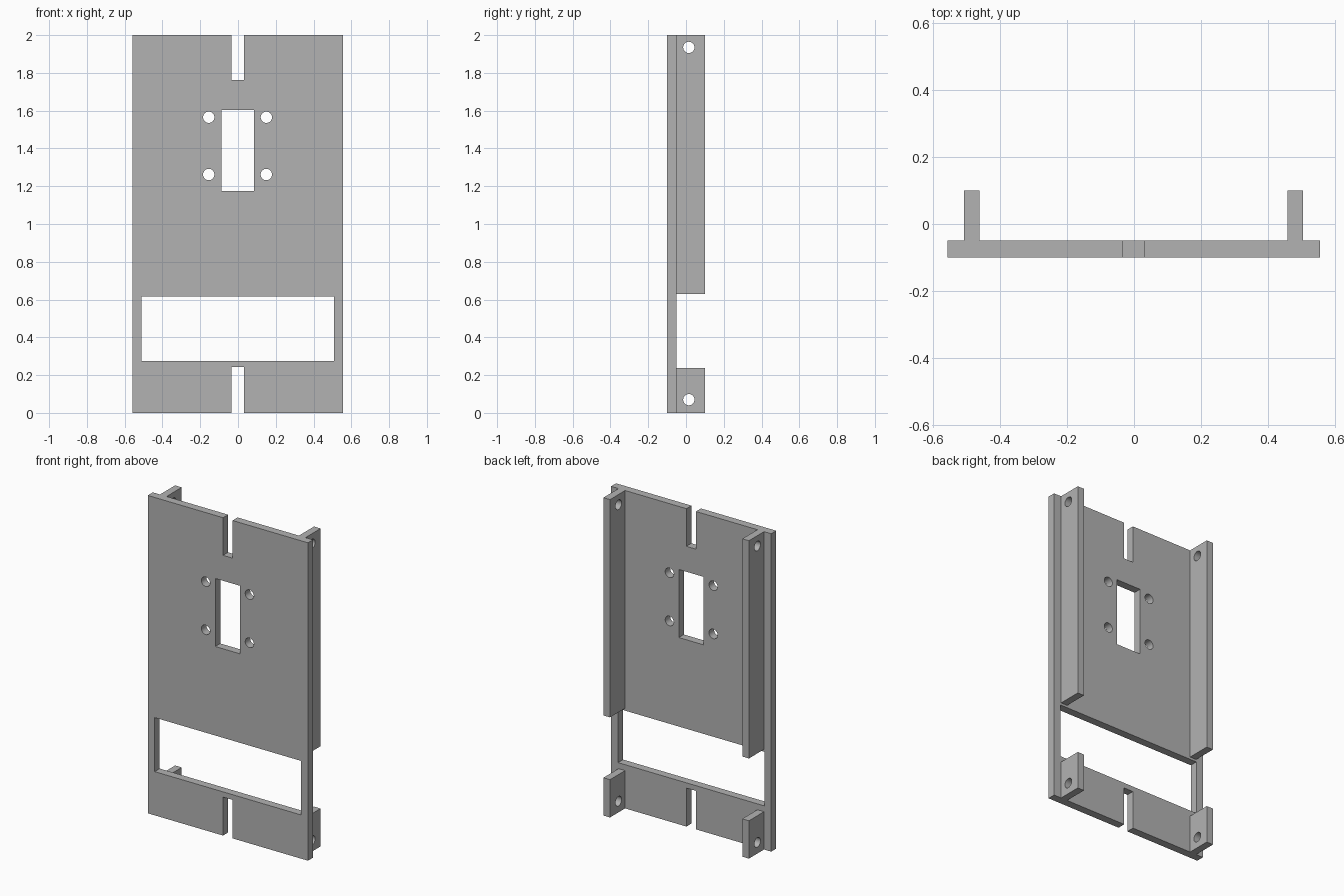
import bpy
from math import pi

cube = bpy.data.objects.get("Cube")
if cube:
    bpy.data.objects.remove(cube, do_unlink=True)

grey = bpy.data.materials.new("plain grey")
grey.use_nodes = True
colour = (0.45, 0.45, 0.45, 1)
grey.diffuse_color = colour
grey.node_tree.nodes["Principled BSDF"].inputs["Base Color"].default_value = colour

FRONT, FACE, BACK = -0.1, -0.05, 0.1
HOLE = 0.03


def box(name, x, y, z):
    """Box spanning the given (low, high) ranges."""
    bpy.ops.mesh.primitive_cube_add(size=1, location=[sum(r) / 2 for r in (x, y, z)])
    ob = bpy.context.object
    ob.name = name
    ob.scale = [r[1] - r[0] for r in (x, y, z)]
    bpy.ops.object.transform_apply(location=False, rotation=False, scale=True)
    ob.data.materials.append(grey)
    return ob


def drill(location, rotation):
    """Cylindrical cutter for a screw hole."""
    bpy.ops.mesh.primitive_cylinder_add(vertices=32, radius=HOLE, depth=0.2,
                                        location=location, rotation=rotation)
    bpy.context.object.data.materials.append(grey)
    return bpy.context.object


def cut(target, cutters):
    """Subtract the cutters from the target and remove them."""
    for cutter in cutters:
        cutter.hide_render = True
        mod = target.modifiers.new("cut", "BOOLEAN")
        mod.operation = "DIFFERENCE"
        mod.solver = "EXACT"
        mod.object = cutter
        bpy.context.view_layer.objects.active = target
        bpy.ops.object.modifier_apply(modifier=mod.name)
        bpy.data.objects.remove(cutter, do_unlink=True)


def smooth(ob):
    bpy.ops.object.select_all(action="DESELECT")
    ob.select_set(True)
    bpy.context.view_layer.objects.active = ob
    bpy.ops.object.shade_smooth_by_angle(angle=pi / 6)


# Face plate with two windows, two slots and four screw holes
plate = box("face_plate", (-0.558, 0.557), (FRONT, FACE), (0, 2))
through = (-0.2, 0.05)
cutters = [
    box("switch_window", (-0.088, 0.085), through, (1.175, 1.603)),
    box("wide_window", (-0.51, 0.508), through, (0.275, 0.615)),
    box("top_slot", (-0.034, 0.032), through, (1.763, 2.1)),
    box("bottom_slot", (-0.034, 0.032), through, (-0.1, 0.242)),
]
cutters += [drill((x, FACE, z), (pi / 2, 0, 0))
            for x in (-0.155, 0.15) for z in (1.262, 1.565)]
cut(plate, cutters)
smooth(plate)

# Rear flanges: a long rail above and a short tab below on each side
for side, x in (("right", (-0.508, -0.462)), ("left", (0.459, 0.505))):
    for part, z, hole in (("rail", (0.63, 2), 1.935), ("tab", (0, 0.238), 0.07)):
        flange = box(f"{side}_{part}", x, (FACE, BACK), z)
        cut(flange, [drill((sum(x) / 2, 0.015, hole), (0, pi / 2, 0))])
        smooth(flange)
